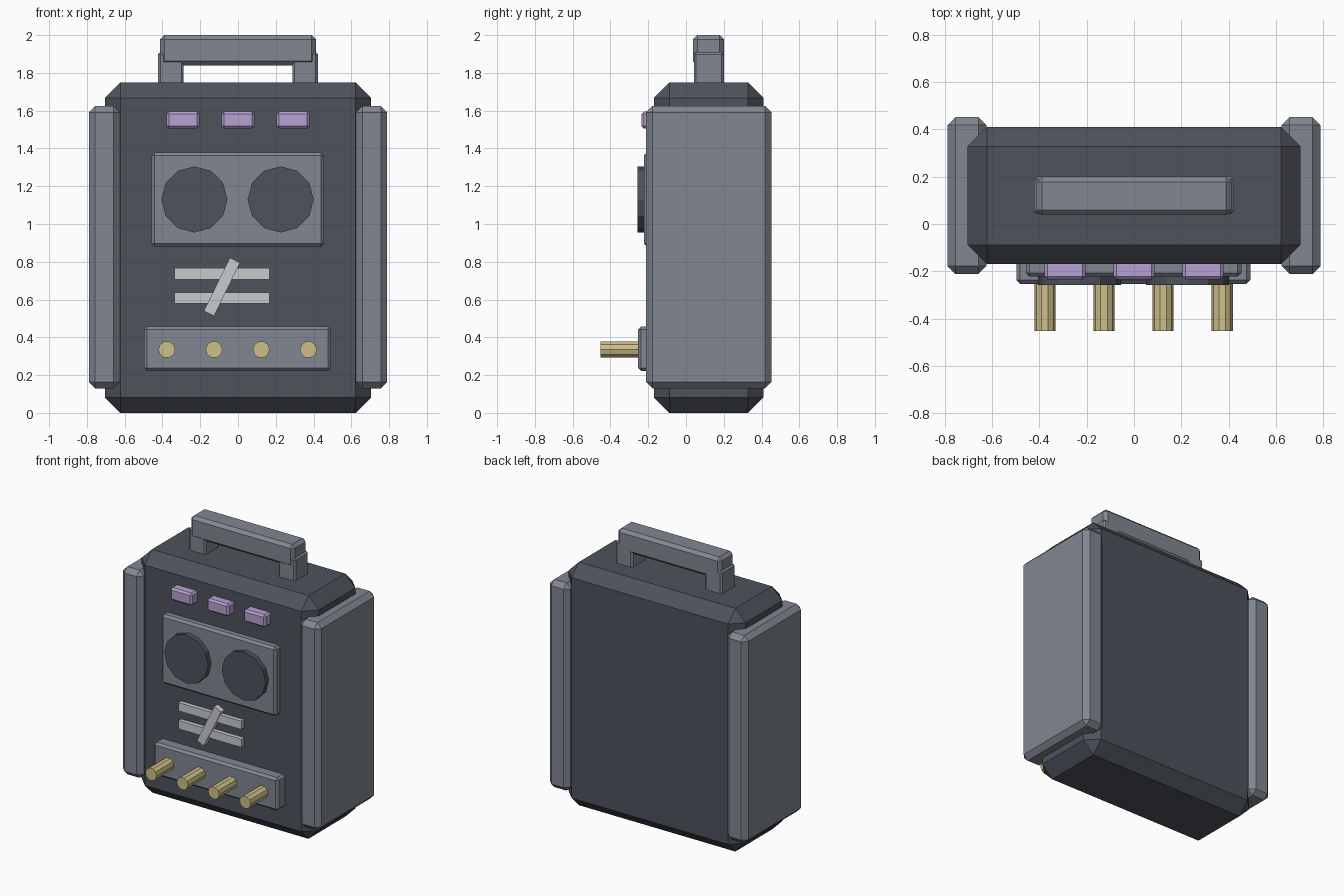
import bpy
import bmesh
from math import radians
from mathutils import Matrix

cube = bpy.data.objects.get("Cube")
if cube:
    bpy.data.objects.remove(cube, do_unlink=True)


def material(name, color):
    mat = bpy.data.materials.new(name)
    mat.use_nodes = True
    mat.diffuse_color = (*color, 1)
    bsdf = next(n for n in mat.node_tree.nodes if n.type == "BSDF_PRINCIPLED")
    bsdf.inputs["Base Color"].default_value = (*color, 1)
    return mat


charcoal = material("charcoal", (0.075, 0.084, 0.105))
steel = material("steel grey", (0.22, 0.245, 0.285))
lilac = material("lilac", (0.47, 0.36, 0.65))
silver = material("silver", (0.58, 0.6, 0.61))
brass = material("brass", (0.62, 0.52, 0.25))


def finish(name, bm, mat):
    bmesh.ops.recalc_face_normals(bm, faces=bm.faces)
    mesh = bpy.data.meshes.new(name)
    bm.to_mesh(mesh)
    bm.free()
    mesh.materials.append(mat)
    obj = bpy.data.objects.new(name, mesh)
    bpy.context.collection.objects.link(obj)
    return obj


def box(name, x, y, z, mat, chamfer=0.0):
    """Chamfered block from (min, max) ranges on each axis."""
    bm = bmesh.new()
    bmesh.ops.create_cube(bm, size=1)
    for v in bm.verts:
        v.co = [(lo + hi) / 2 + c * (hi - lo) for c, (lo, hi) in zip(v.co, (x, y, z))]
    if chamfer:
        bmesh.ops.bevel(bm, geom=bm.edges[:], offset=chamfer, segments=1,
                        affect="EDGES", profile=0.5)
    return finish(name, bm, mat)


def rod(name, x, z, y, radius, sides, mat):
    """Flat-sided cylinder running along y."""
    bm = bmesh.new()
    place = (Matrix.Translation((x, sum(y) / 2, z)) @ Matrix.Rotation(radians(90), 4, "X")
             @ Matrix.Rotation(radians(90), 4, "Z"))
    bmesh.ops.create_cone(bm, cap_ends=True, segments=sides, radius1=radius,
                          radius2=radius, depth=y[1] - y[0], matrix=place)
    return finish(name, bm, mat)


# Main case
box("case", (-0.705, 0.705), (-0.17, 0.41), (0, 1.75), charcoal, 0.082)

# Side panels and handle legs
for side, s in (("left", 1), ("right", -1)):
    box(side + "_panel", sorted((s * 0.625, s * 0.79)), (-0.212, 0.452),
        (0.13, 1.625), steel, 0.034)
    box(side + "_handle_leg", sorted((s * 0.288, s * 0.423)), (0.042, 0.2),
        (1.7, 1.91), steel, 0.012)

# Handle grip
box("handle_grip", (-0.412, 0.412), (0.038, 0.2), (1.84, 2.0), steel, 0.022)

# Button row
for i in range(3):
    x = (i - 1) * 0.292
    box(f"button_{i + 1}", (x - 0.087, x + 0.087), (-0.235, -0.14),
        (1.505, 1.595), lilac, 0.013)

# Speaker plate and its two discs
box("speaker_plate", (-0.458, 0.455), (-0.223, -0.14), (0.88, 1.378), steel, 0.016)
for side, x in (("left", 0.226), ("right", -0.231)):
    rod(side + "_speaker", x, 1.13, (-0.258, -0.18), 0.175, 12, charcoal)

# Emblem of two bars and a slash
for name, z in (("upper_bar", 0.737), ("lower_bar", 0.608)):
    box(name, (-0.335, 0.167), (-0.2, -0.15), (z - 0.03, z + 0.03), silver)
slash = box("slash", (-0.03, 0.03), (-0.208, -0.15), (-0.157, 0.157), silver)
slash.location = (-0.085, 0, 0.667)
slash.rotation_euler.y = radians(26)

# Socket strip with protruding pins
box("pin_strip", (-0.498, 0.492), (-0.253, -0.14), (0.222, 0.458), steel, 0.016)
for i in range(4):
    rod(f"pin_{i + 1}", -0.377 + i * 0.25, 0.335, (-0.452, -0.2), 0.045, 10, brass)
